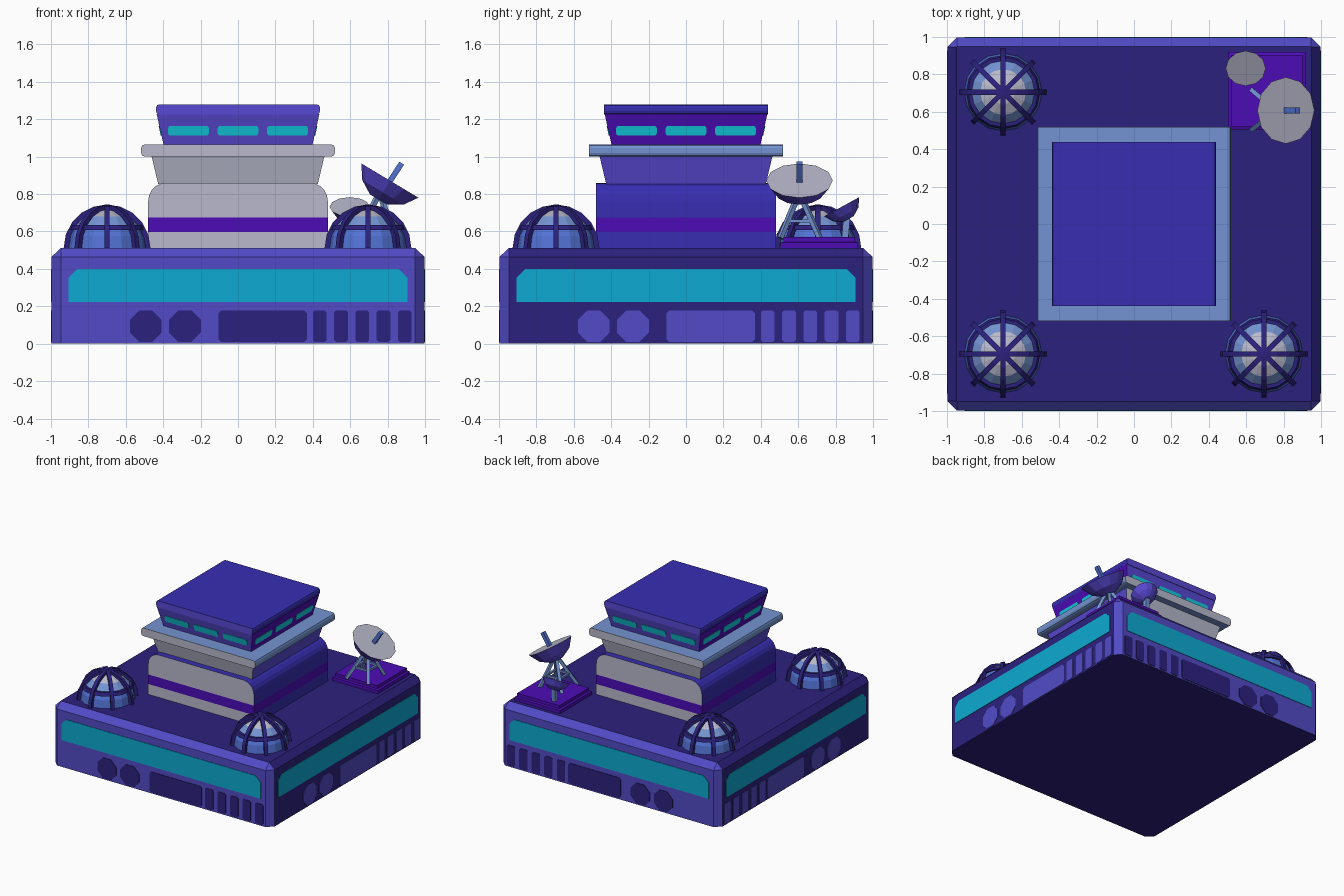
import bpy, bmesh, math
from mathutils import Vector

if "Cube" in bpy.data.objects:
    bpy.data.objects.remove(bpy.data.objects["Cube"])


def mat(name, hexcol):
    m = bpy.data.materials.new(name)
    c = [int(hexcol[i:i + 2], 16) / 255 for i in (0, 2, 4)]
    m.diffuse_color = [x / 12.92 if x < 0.04 else ((x + 0.055) / 1.055) ** 2.4 for x in c] + [1]
    m.use_nodes = True
    m.node_tree.nodes["Principled BSDF"].inputs["Base Color"].default_value = m.diffuse_color
    return m


DARK = mat("dark indigo", "2c217e")
LIGHT = mat("soft purple", "524bc6")
BAND = mat("window blue", "0eaad2")
CYAN = mat("bright cyan", "12ccde")
GREY = mat("pale grey", "b8b9cc")
VIOLET = mat("violet", "4c0cb6")
TRIM = mat("trim blue", "7494d2")
GLASS = mat("dome blue", "5272d4")
INDIGO = mat("indigo", "372eb2")
PURPLE = mat("mid purple", "5848d2")


def loft(name, rings, mats, rule=None, closed=False, cuts=()):
    """Skin a list of point rings; rule(normal, centre) picks the material slot."""
    bm = bmesh.new()
    vs = [[bm.verts.new(p) for p in r] for r in rings]
    n = len(rings[0])
    for a in range(len(vs) if closed else len(vs) - 1):
        r, s = vs[a], vs[(a + 1) % len(vs)]
        for i in range(n):
            bm.faces.new((r[i], r[(i + 1) % n], s[(i + 1) % n], s[i]))
    if not closed:
        bm.faces.new(vs[0])
        bm.faces.new(vs[-1])
    for z in cuts:
        bmesh.ops.bisect_plane(bm, geom=bm.verts[:] + bm.edges[:] + bm.faces[:],
                               plane_co=(0, 0, z), plane_no=(0, 0, 1))
    bmesh.ops.recalc_face_normals(bm, faces=bm.faces)
    bm.normal_update()
    if rule:
        for f in bm.faces:
            f.material_index = rule(f.normal, f.calc_center_median())
    me = bpy.data.meshes.new(name)
    bm.to_mesh(me)
    bm.free()
    for m in mats:
        me.materials.append(m)
    ob = bpy.data.objects.new(name, me)
    bpy.context.collection.objects.link(ob)
    return ob


def rect(u0, u1, v0, v1, top, bottom=0.0, seg=1):
    """Rectangle outline with cut or rounded corners."""
    pts = []
    for cu, cv, c, a0 in ((u1, v0, bottom, -90), (u1, v1, top, 0),
                          (u0, v1, top, 90), (u0, v0, bottom, 180)):
        if c == 0:
            pts.append((cu, cv))
            continue
        ou = cu - c if cu == u1 else cu + c
        ov = cv - c if cv == v1 else cv + c
        for k in range(seg + 1):
            a = math.radians(a0 + 90 * k / seg)
            pts.append((ou + c * math.cos(a), ov + c * math.sin(a)))
    return pts


def square(s, z, c=0.0, cx=0, cy=0):
    return [(cx + x, cy + y, z) for x, y in rect(-s, s, -s, s, c, c)]


def slab(name, outline, d, mats, rule, cuts=()):
    """Front profile run from front to back."""
    return loft(name, [[(x, y, z) for x, z in outline] for y in (-d, d)], mats, rule, cuts=cuts)


def plates(name, outline, wall, front_mat, side_mat):
    """Thin plate repeated on the four walls; wall(z) is the wall distance."""
    for side, s in (("front", -1), ("back", 1), ("left", -1), ("right", 1)):
        fb = side in ("front", "back")
        rings = []
        for off in (-0.003, 0.004):
            rings.append([(u, s * (wall(v) + off), v) if fb else (s * (wall(v) + off), u, v)
                          for u, v in outline])
        loft(f"{name}_{side}", rings, [front_mat if fb else side_mat])


def rod(name, a, b, w, m):
    a, b = Vector(a), Vector(b)
    q = (b - a).to_track_quat('Z', 'Y')
    corners = [(-w, -w, 0), (w, -w, 0), (w, w, 0), (-w, w, 0)]
    loft(name, [[p + q @ Vector(c) for c in corners] for p in (a, b)], [m])


def facing(n, c):
    return 0 if abs(n.y) > 0.5 else 1


# base block with cut corners
T = 0.512
loft("base", [square(0.997, 0, 0.05), square(0.997, T - 0.048, 0.05), square(0.948, T, 0.001)],
     [LIGHT, DARK], lambda n, c: 0 if abs(n.y) > 0.3 else 1)

# base window bands and lower panels
flat = lambda z: 0.997
plates("base_window", rect(-0.905, 0.905, 0.222, 0.4, 0.045), flat, BAND, BAND)
panels = [(-0.578, -0.408, 0.05), (-0.37, -0.198, 0.05), (-0.105, 0.37, 0.015)]
panels += [(0.4 + 0.1137 * i, 0.474 + 0.1137 * i, 0.01) for i in range(5)]
for i, (a, b, c) in enumerate(panels):
    plates(f"base_panel_{i}", rect(a, b, 0.01, 0.178, c, c), flat, DARK, LIGHT)

# tower lower block with rounded shoulders and a stripe
slab("tower_lower", rect(-0.48, 0.48, T, 0.86, 0.095, 0, 5), 0.48, [GREY, INDIGO, VIOLET],
     lambda n, c: 2 if 0.597 < c.z < 0.675 and n.z < 0.1 else facing(n, c), cuts=(0.597, 0.675))

# tower neck, ledge, control room and roof
loft("tower_neck", [square(0.427, 0.855), square(0.462, 1.002)], [GREY, PURPLE], facing)
slab("tower_ledge", rect(-0.518, 0.518, 1.0, 1.066, 0.02, 0.02, 2), 0.518, [GREY, TRIM], facing)
loft("control_room", [square(0.397, 1.06), square(0.435, 1.228)], [PURPLE, VIOLET], facing)
slab("roof", rect(-0.438, 0.438, 1.225, 1.28, 0.018, 0.018, 2), 0.438, [PURPLE, INDIGO], facing)
slope = lambda z: 0.397 + (z - 1.06) * 0.038 / 0.168
for i, x in enumerate((-0.265, 0, 0.265)):
    plates(f"control_window_{i}", rect(x - 0.109, x + 0.109, 1.112, 1.165, 0.014, 0.014, 2),
           slope, CYAN, CYAN)


# ribbed glass domes
def dome(name, cx, cy):
    R, N = 0.208, 16
    rings = []
    for deg in (0, 18, 36, 54, 72, 89):
        r, z = R * math.cos(math.radians(deg)), R * math.sin(math.radians(deg))
        rings.append([(cx + r * math.cos(2 * math.pi * i / N), cy + r * math.sin(2 * math.pi * i / N), T + z)
                      for i in range(N)])
    loft(name, rings, [GLASS, TRIM, GREY],
         lambda n, c: 2 if c.z > T + 0.172 else 1 if c.z > T + 0.125 else 0)
    for k in range(4):
        a = k * math.pi / 4
        d, s = Vector((math.cos(a), math.sin(a), 0)), Vector((-math.sin(a), math.cos(a), 0)) * 0.014
        arch = []
        for j in range(11):
            t = math.pi * j / 10
            v = d * math.cos(t) + Vector((0, 0, math.sin(t)))
            o = Vector((cx, cy, T))
            arch.append([o + v * 0.195 - s, o + v * 0.232 - s, o + v * 0.232 + s, o + v * 0.195 + s])
        loft(f"{name}_rib_{k}", arch, [DARK])
    hoop = []
    for i in range(N):
        a = 2 * math.pi * i / N
        hoop.append([(cx + r * math.cos(a), cy + r * math.sin(a), T + z)
                     for r, z in ((0.165, 0.095), (0.198, 0.095), (0.188, 0.122), (0.155, 0.122))])
    loft(f"{name}_hoop", hoop, [DARK], closed=True)


dome("dome_back_left", -0.7, 0.705)
dome("dome_front_left", -0.7, -0.695)
dome("dome_front_right", 0.695, -0.695)

# antenna pad
loft("antenna_pad", [square(s, z, 0, 0.71, 0.712) for s, z in
                     ((0.207, T - 0.005), (0.207, 0.54), (0.192, 0.545), (0.192, 0.57))], [VIOLET])


# dish: flat pale face with a faceted bowl behind
def dish(name, centre, normal, R, depth):
    q, c, N = Vector(normal).to_track_quat('Z', 'Y'), Vector(centre), 12
    rings = []
    for r, h in ((0.3, -1), (0.72, -0.62), (1, 0)):
        rings.append([c + q @ Vector((R * r * math.cos(2 * math.pi * i / N),
                                      R * r * math.sin(2 * math.pi * i / N), depth * h)) for i in range(N)])
    nv = Vector(normal).normalized()
    loft(name, rings, [GREY, PURPLE], lambda n, p: 0 if n.dot(nv) > 0.9 else 1)


dish("large_dish", (0.812, 0.607, 0.872), (0.514, 0, 0.857), 0.178, 0.118)
rod("large_dish_feed", (0.812, 0.607, 0.868), (0.875, 0.607, 0.965), 0.015, GLASS)
dish("small_dish", (0.597, 0.832, 0.732), (0, -0.48, 0.877), 0.107, 0.075)
rod("small_dish_stand", (0.597, 0.85, 0.56), (0.597, 0.86, 0.68), 0.018, TRIM)

# large dish stand
for i, (x, y) in enumerate(((-1, -1), (1, -1), (-1, 1), (1, 1))):
    rod(f"dish_leg_{i}", (0.73 + 0.1 * x, 0.61 + 0.105 * y, 0.565),
        (0.755 + 0.015 * x, 0.607 + 0.015 * y, 0.775), 0.012, TRIM)
for i, y in enumerate((-1, 1)):
    rod(f"dish_brace_{i}", (0.68, 0.608 + 0.062 * y, 0.655), (0.80, 0.608 + 0.062 * y, 0.655), 0.008, TRIM)
    rod(f"dish_side_brace_{i}", (0.74 + 0.06 * y, 0.545, 0.655), (0.74 + 0.06 * y, 0.67, 0.655), 0.008, TRIM)
